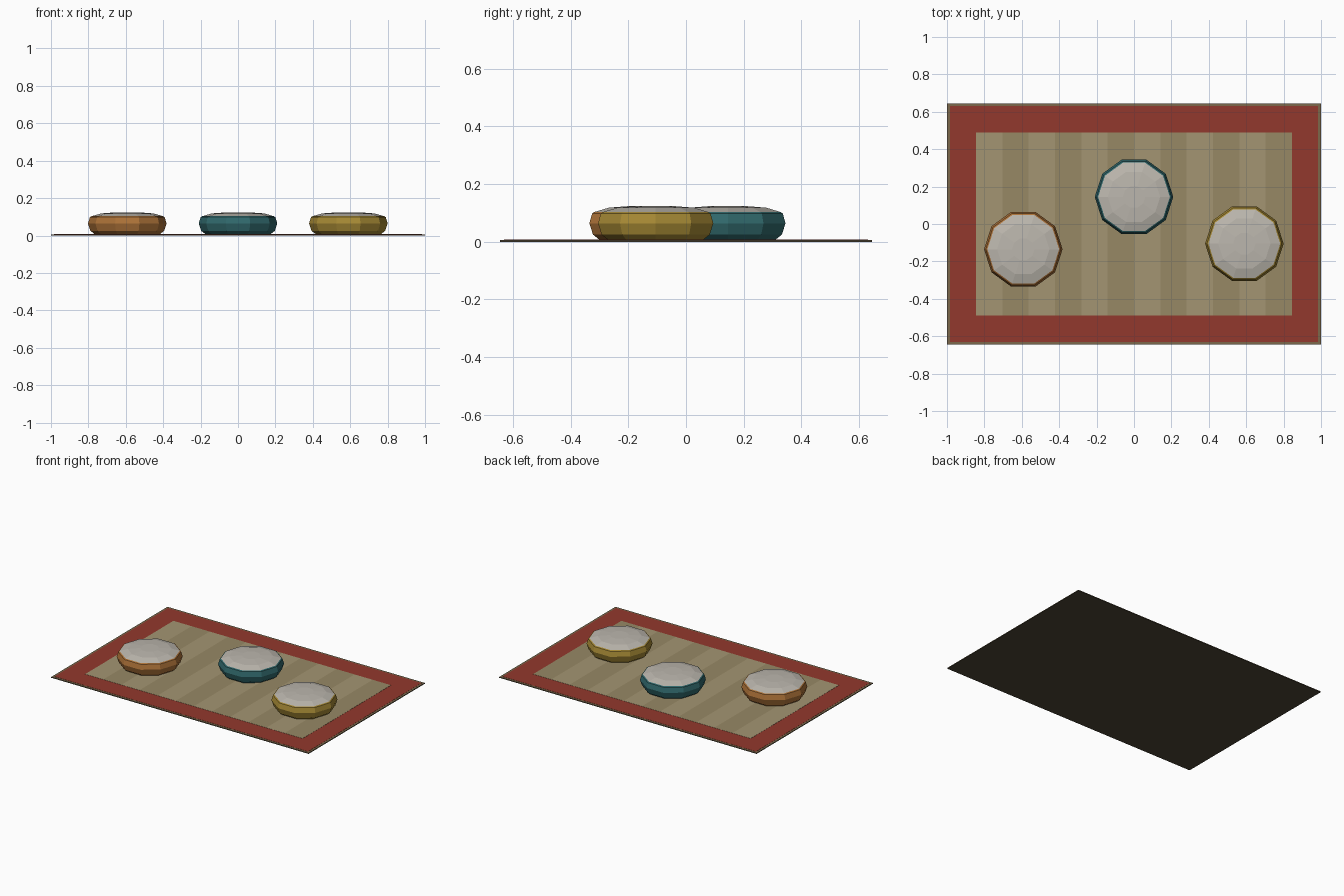
import bpy, bmesh, math

if "Cube" in bpy.data.objects:
    bpy.data.objects.remove(bpy.data.objects["Cube"])

def material(name, rgb):
    m = bpy.data.materials.new(name)
    m.diffuse_color = (*rgb, 1)
    m.use_nodes = True
    m.node_tree.nodes["Principled BSDF"].inputs["Base Color"].default_value = m.diffuse_color
    return m

def finish(bm, name, mats):
    bmesh.ops.recalc_face_normals(bm, faces=bm.faces[:])
    me = bpy.data.meshes.new(name)
    bm.to_mesh(me)
    bm.free()
    for m in mats:
        me.materials.append(m)
    ob = bpy.data.objects.new(name, me)
    bpy.context.collection.objects.link(ob)
    return ob

def slab(name, x0, x1, y0, y1, z0, z1, mat):
    bm = bmesh.new()
    bmesh.ops.create_cube(bm, size=1)
    for v in bm.verts:
        v.co = ((x0 + x1) / 2 + v.co.x * (x1 - x0),
                (y0 + y1) / 2 + v.co.y * (y1 - y0),
                (z0 + z1) / 2 + v.co.z * (z1 - z0))
    return finish(bm, name, [mat])

def lathe(name, profile, x, y, mat, sides=10):
    """Faceted closed solid from (radius, z) rings."""
    bm = bmesh.new()
    rings = [[bm.verts.new((x + r * math.cos(math.tau * i / sides),
                            y + r * math.sin(math.tau * i / sides), z))
              for i in range(sides)] for r, z in profile]
    for a, b in zip(rings, rings[1:]):
        for i in range(sides):
            j = (i + 1) % sides
            bm.faces.new((a[i], a[j], b[j], b[i]))
    bm.faces.new(rings[0])
    bm.faces.new(rings[-1])
    return finish(bm, name, [mat])

brown = material("backing_brown", (0.075, 0.06, 0.035))
olive = material("binding_olive", (0.2, 0.14, 0.07))
red = material("border_red", (0.29, 0.04, 0.026))
light = material("stripe_light", (0.37, 0.30, 0.17))
dark = material("stripe_dark", (0.31, 0.25, 0.13))
grey = material("cushion_top_grey", (0.50, 0.47, 0.42))

# Rug: backing, binding, red border
slab("rug_backing", -1, 1, -0.645, 0.645, 0, 0.004, brown)
slab("rug_binding", -1, 1, -0.645, 0.645, 0.004, 0.006, olive)
slab("rug_border", -0.985, 0.985, -0.63, 0.63, 0.006, 0.007, red)

# Woven stripes in the centre
count, half = 12, 0.845
w = 2 * half / count
for i in range(count):
    slab(f"rug_stripe_{i + 1}", -half + i * w, -half + (i + 1) * w,
         -0.49, 0.49, 0.007, 0.008, dark if i % 2 else light)

# Cushions: coloured faceted body with pale domed top
body = [(0.175, 0.008), (0.197, 0.025), (0.21, 0.064), (0.20, 0.098), (0.192, 0.103)]
dome = [(0.192, 0.103), (0.14, 0.118), (0.06, 0.124), (0.01, 0.124)]
for name, x, y, rgb in (("orange", -0.592, -0.135, (0.42, 0.17, 0.04)),
                        ("teal", 0, 0.145, (0.03, 0.14, 0.15)),
                        ("yellow", 0.59, -0.105, (0.38, 0.25, 0.035))):
    lathe(f"{name}_cushion_body", body, x, y, material(f"cushion_{name}", rgb))
    lathe(f"{name}_cushion_top", dome, x, y, grey)
